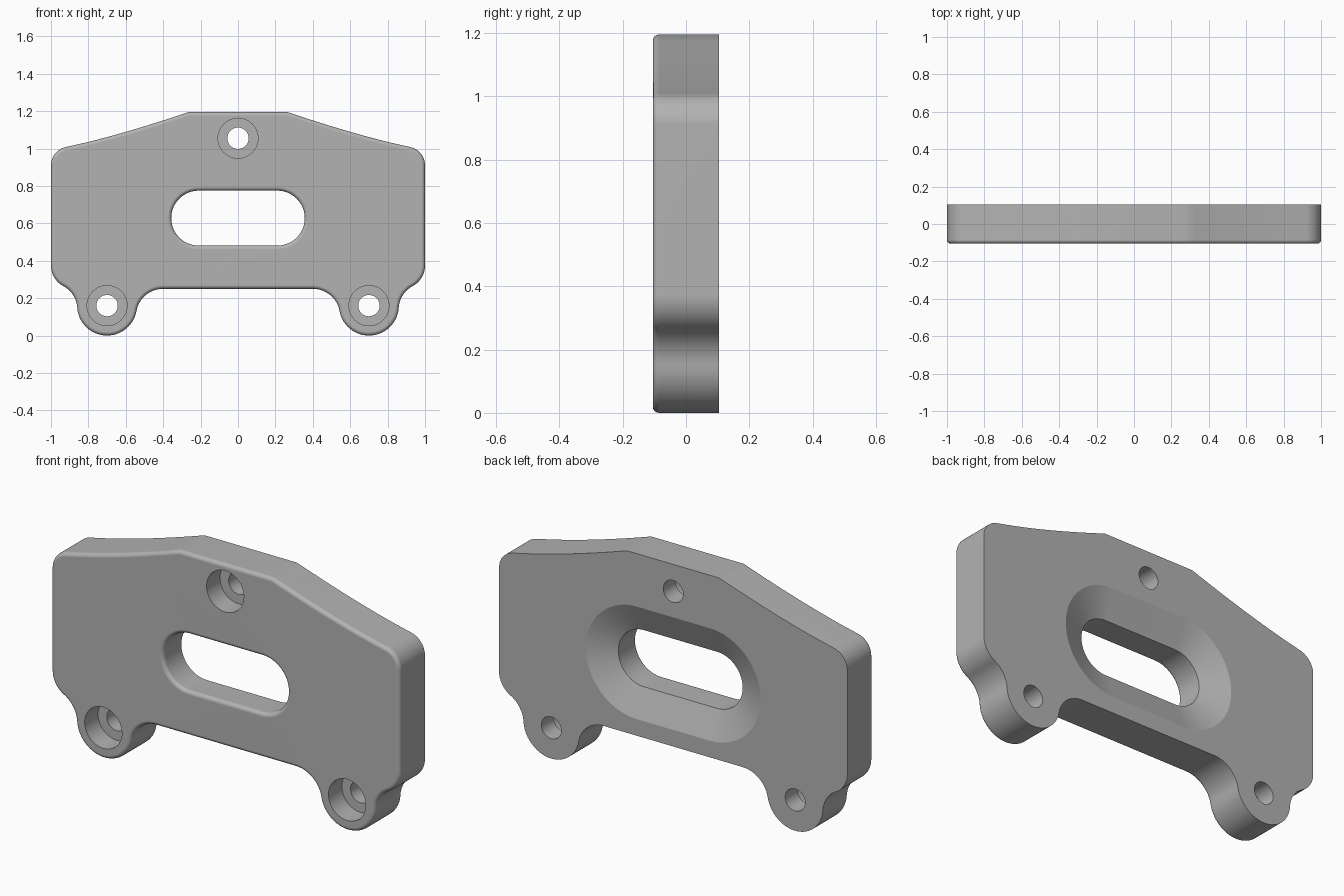
import bpy, bmesh, math
from mathutils import Vector

cube = bpy.data.objects.get("Cube")
if cube:
    bpy.data.objects.remove(cube, do_unlink=True)

HALF_DEPTH = 0.105
FILLET = 0.02

grey = bpy.data.materials.new("satin_grey")
grey.use_nodes = True
grey.diffuse_color = (0.45, 0.45, 0.45, 1)
grey.node_tree.nodes["Principled BSDF"].inputs["Base Color"].default_value = grey.diffuse_color


def arc(cx, cz, r, start, end, steps=12):
    angles = [math.radians(start + (end - start) * i / steps) for i in range(steps + 1)]
    return [Vector((cx + r * math.cos(a), cz + r * math.sin(a))) for a in angles]


def make_object(name, bm):
    bmesh.ops.recalc_face_normals(bm, faces=bm.faces)
    mesh = bpy.data.meshes.new(name)
    bm.to_mesh(mesh)
    bm.free()
    mesh.materials.append(grey)
    obj = bpy.data.objects.new(name, mesh)
    bpy.context.collection.objects.link(obj)
    return obj


def loft_cutter(name, x, z, half_length, rings):
    """Solid stadium (or circle) lofted through (radius, y) rings."""
    bm = bmesh.new()
    loops = []
    for radius, y in rings:
        pts = arc(half_length, 0, radius, -90, 90, 24) + arc(-half_length, 0, radius, 90, 270, 24)
        if half_length == 0:
            pts = arc(0, 0, radius, 0, 360, 48)[:-1]
        loops.append([bm.verts.new((x + p.x, y, z + p.y)) for p in pts])
    for a, b in zip(loops, loops[1:]):
        for i in range(len(a)):
            j = (i + 1) % len(a)
            bm.faces.new((a[i], a[j], b[j], b[i]))
    bm.faces.new(loops[0])
    bm.faces.new(loops[-1])
    obj = make_object(name, bm)
    obj.hide_render = True
    return obj


# Half outline, from the top corner round to the middle of the lower edge
corner, control, shoulder = Vector((0.265, 1.195)), Vector((0.644, 1.066)), Vector((0.921, 1.008))
half = []
for i in range(12):
    t = i / 12
    half.append(corner * (1 - t) ** 2 + control * 2 * t * (1 - t) + shoulder * t * t)
half += arc(0.9, 0.91, 0.1, 78, 0)

# Side corner blends into the outer hollow of the mounting ear
hollow, turn = 0.141, 118
slope = math.cos(math.radians(turn))
blend = -slope * hollow / (1 + slope)
reach = hollow + blend
half += arc(1 + reach * slope, 0.14 + reach * math.sin(math.radians(turn)), blend, 0, turn - 180)
half += arc(1.0, 0.14, hollow, turn, 176)[1:]
half += arc(0.7, 0.16, 0.16, -4, -169, 24)[1:]
half += arc(0.4, 0.104, 0.146, 11, 90)[1:]
outline = half + [Vector((-p.x, p.y)) for p in reversed(half)]

# Plate with a rounded front rim
bm = bmesh.new()
front = bm.faces.new([bm.verts.new((p.x, -HALF_DEPTH, p.y)) for p in outline])
extruded = bmesh.ops.extrude_face_region(bm, geom=[front], use_keep_orig=True)
moved = [v for v in extruded["geom"] if isinstance(v, bmesh.types.BMVert)]
bmesh.ops.translate(bm, verts=moved, vec=(0, 2 * HALF_DEPTH, 0))
bmesh.ops.recalc_face_normals(bm, faces=bm.faces)
rim = [e for e in bm.edges if all(v.co.y < 0 for v in e.verts)]
bmesh.ops.bevel(bm, geom=rim, offset=FILLET, segments=6, profile=0.5, affect='EDGES')
plate = make_object("bracket_plate", bm)

# Slot: rounded front rim, straight wall, wide tapered recess at the back
slot_r, taper, recess = 0.147, 0.145, 0.06
rings = [(slot_r + FILLET, -HALF_DEPTH - 0.03)]
for i in range(7):
    a = math.radians(15 * i)
    rings.append((slot_r + FILLET * (1 - math.sin(a)), -HALF_DEPTH + FILLET * (1 - math.cos(a))))
rings += [(slot_r, HALF_DEPTH - recess), (slot_r + taper * 1.5, HALF_DEPTH + recess * 0.5)]
cutters = [loft_cutter("slot_cutter", 0, 0.628, 0.21, rings)]

# Counterbored bolt holes
bolt_rings = [(0.107, -0.2), (0.107, 0.005), (0.057, 0.005), (0.057, 0.2)]
for name, x, z in (("top", 0, 1.055), ("left", 0.7, 0.16), ("right", -0.7, 0.16)):
    cutters.append(loft_cutter(name + "_bolt_cutter", x, z, 0, bolt_rings))

bpy.ops.object.select_all(action='DESELECT')
bpy.context.view_layer.objects.active = plate
plate.select_set(True)
for cutter in cutters:
    mod = plate.modifiers.new(cutter.name, 'BOOLEAN')
    mod.operation = 'DIFFERENCE'
    mod.solver = 'EXACT'
    mod.object = cutter
    bpy.ops.object.modifier_apply(modifier=mod.name)
for cutter in cutters:
    bpy.data.objects.remove(cutter, do_unlink=True)

# Smooth curves, flat broad faces, crisp recess edge
bpy.ops.object.shade_smooth_by_angle(angle=math.radians(20))
weighted = plate.modifiers.new("flat_face_normals", 'WEIGHTED_NORMAL')
weighted.keep_sharp = True
